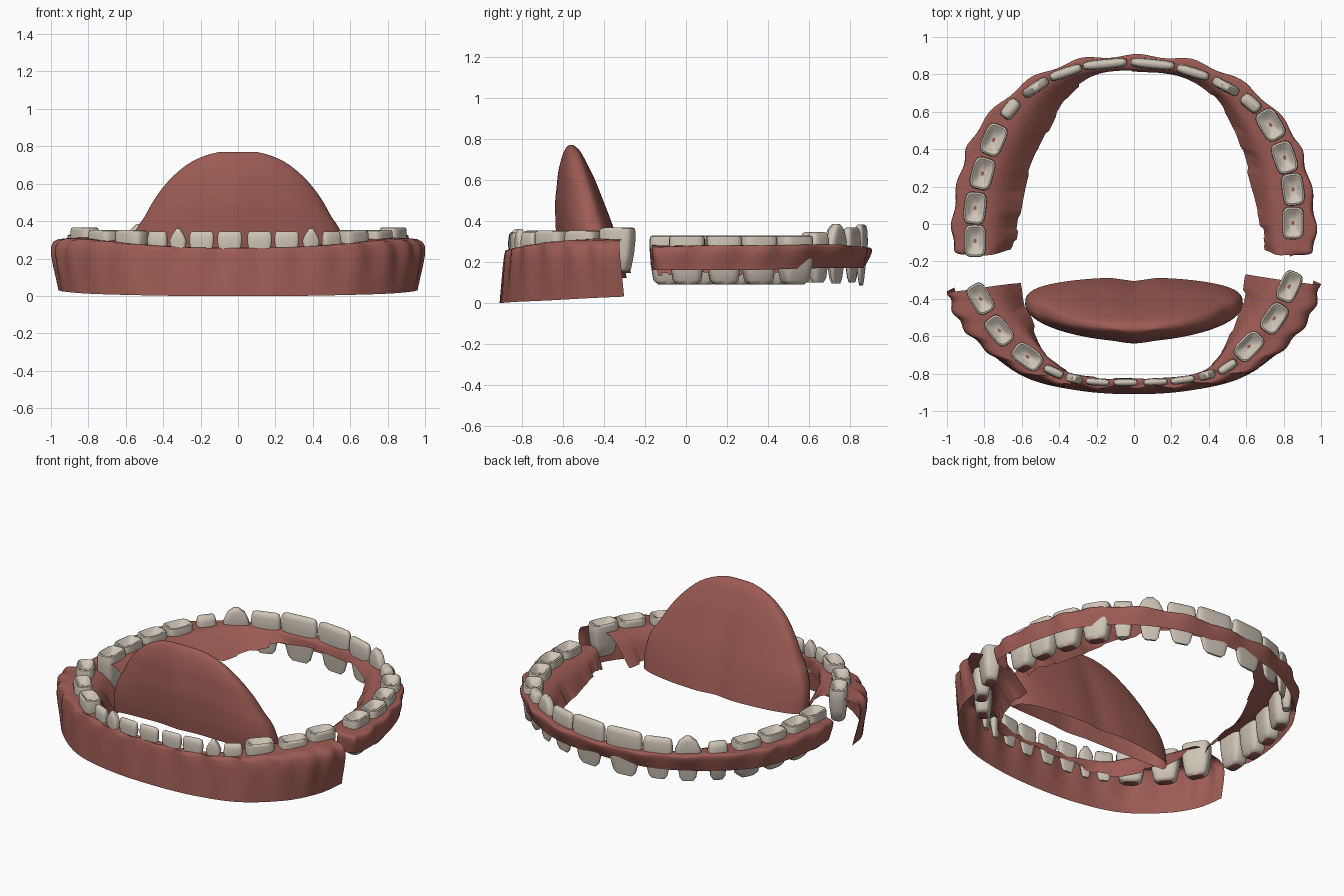
import bpy, bmesh, math, random
from mathutils import Vector

if "Cube" in bpy.data.objects:
    bpy.data.objects.remove(bpy.data.objects["Cube"])

random.seed(4)


def material(name, rgb):
    m = bpy.data.materials.new(name)
    m.diffuse_color = (*rgb, 1)
    m.use_nodes = True
    m.node_tree.nodes["Principled BSDF"].inputs["Base Color"].default_value = m.diffuse_color
    return m


GUM = material("gum red", (0.335, 0.105, 0.088))
TOOTH = material("tooth ivory", (0.62, 0.55, 0.47))


def finish(bm, name, mats):
    bmesh.ops.recalc_face_normals(bm, faces=bm.faces)
    me = bpy.data.meshes.new(name)
    bm.to_mesh(me)
    bm.free()
    ob = bpy.data.objects.new(name, me)
    bpy.context.collection.objects.link(ob)
    for m in mats:
        me.materials.append(m)
    bpy.context.view_layer.objects.active = ob
    ob.select_set(True)
    bpy.ops.object.shade_smooth_by_angle(angle=math.radians(50))
    ob.select_set(False)
    return ob


def spline(pts, n):
    """Catmull-Rom through pts, n steps per span."""
    pts = [Vector(p) for p in pts]
    p = [2 * pts[0] - pts[1]] + pts + [2 * pts[-1] - pts[-2]]
    out = []
    for i in range(1, len(p) - 2):
        a, b, c, d = p[i - 1:i + 3]
        for k in range(n):
            t = k / n
            out.append(0.5 * (2 * b + (c - a) * t + (2 * a - 5 * b + 4 * c - d) * t * t
                              + (3 * b - a - 3 * c + d) * t ** 3))
    return out + [pts[-1]]


def skin(bm, rows, closed=False):
    vs = [[bm.verts.new(co) for co in r] for r in rows]
    for a, b in zip(vs, vs[1:]):
        n = len(a)
        for i in range(n if closed else n - 1):
            j = (i + 1) % n
            bm.faces.new((a[i], a[j], b[j], b[i]))
    return vs


def whole(half, other=None):
    """Left half of a rail, joined to its mirror (or to a different right half)."""
    right = [(-x, y, z) for x, y, z in (other or half)]
    return half + right[-2::-1]


def gum(name, rails, bumps, end_shift=0):
    n = 10
    rails = [spline(r, n) for r in rails]
    cols = []
    total = len(rails[0])
    torn = Vector()
    for i in range(total):
        pts = [r[i].copy() for r in rails]
        s = 1 + 0.010 * math.cos(2 * math.pi * bumps * i / total)   # scallops round the teeth
        for k in (1, 2):
            pts[k].x *= s
            pts[k].y *= s
        pts[1].x = max(-1, min(1, pts[1].x))
        if i % 5 == 0:                                   # torn inner edge
            torn = Vector((random.uniform(-.01, .01), random.uniform(-.006, .006), random.uniform(-.01, .01)))
        pts[-1] += torn
        tail = max(0, (i - total * .8) / (total * .2))   # right end reaches further back
        for p in pts:
            p.y += end_shift * tail
        cols.append(spline(pts, 4))
    bm = bmesh.new()
    skin(bm, cols)
    finish(bm, name, [GUM])


# gums: rails run outer bottom, outer top, crest, inner crest, inner bottom
gum("lower_gum", [whole(r) for r in (
    [(-.96, -.34, .03), (-.92, -.50, .022), (-.80, -.66, .012), (-.58, -.82, .005), (-.30, -.89, 0), (0, -.91, 0)],
    [(-1.0, -.36, .265), (-.94, -.51, .27), (-.80, -.66, .27), (-.58, -.80, .255), (-.30, -.868, .235), (0, -.88, .23)],
    [(-.89, -.35, .31), (-.81, -.52, .31), (-.66, -.68, .29), (-.47, -.80, .265), (-.22, -.852, .255), (0, -.858, .255)],
    [(-.74, -.33, .30), (-.66, -.50, .29), (-.52, -.65, .28), (-.41, -.77, .265), (-.20, -.83, .255), (0, -.83, .255)],
    [(-.60, -.31, .15), (-.57, -.46, .15), (-.48, -.68, .16), (-.36, -.79, .18), (-.20, -.82, .21), (0, -.822, .21)],
)], 14, .04)

gum("upper_gum", [whole(*r) for r in (
    ([(-.83, -.165, .16), (-.945, -.13, .16), (-.96, .05, .16), (-.91, .30, .16), (-.82, .50, .165), (-.61, .70, .17), (-.33, .84, .17), (0, .87, .17)],),
    ([(-.83, -.172, .255), (-.955, -.14, .255), (-.965, .05, .26), (-.92, .30, .265), (-.84, .50, .27), (-.62, .73, .27), (-.33, .868, .255), (0, .90, .25)],),
    ([(-.83, -.165, .275), (-.91, -.12, .275), (-.92, .05, .28), (-.87, .30, .28), (-.79, .49, .28), (-.60, .70, .285), (-.33, .85, .275), (0, .88, .27)],),
    ([(-.76, -.165, .27), (-.755, -.10, .27), (-.75, .05, .27), (-.72, .27, .27), (-.65, .45, .27), (-.49, .69, .27), (-.30, .80, .265), (0, .832, .26)],),
    ([(-.66, -.14, .14), (-.63, -.08, .14), (-.61, .05, .14), (-.56, .28, .14), (-.46, .50, .15), (-.36, .68, .18), (-.2, .80, .21), (0, .82, .22)],
     [(-.70, -.14, .17), (-.69, -.08, .17), (-.67, .05, .17), (-.61, .28, .17), (-.54, .50, .18), (-.43, .68, .20), (-.25, .79, .21), (0, .82, .22)]),
)], 16)

# kinds: length, width, z bottom, z top, root length scale, root width scale, edge taper
SHAPES = {
    "lower": {"m": (.172, .11, .15, .352, .85, .85, .9), "p": (.112, .05, .15, .345, .7, .6, .9),
              "c": (.09, .05, .15, .36, .6, .5, .3), "i": (.13, .042, .15, .345, .65, .5, .95)},
    "upper": {"m": (.175, .12, .09, .328, .88, .85, .9), "p": (.12, .075, .10, .345, .8, .75, .85),
              "c": (.155, .055, .095, .385, .7, .4, .3), "i": (.182, .055, .10, .368, .7, .4, .9),
              "I": (.24, .055, .085, .383, .7, .4, .92)},
}


def teeth(name, arch, spots):
    bm = bmesh.new()
    for i, (x, y, kind) in enumerate(spots):
        ln, wd, z0, z1, rl, rw, edge = SHAPES[arch][kind]
        if arch == "lower" and i in (0, len(spots) - 1):
            z1 += .015
        a, b = spots[max(i - 1, 0)], spots[min(i + 1, len(spots) - 1)]
        t = Vector((b[0] - a[0], b[1] - a[1], 0)).normalized()
        nrm = Vector((-t.y, t.x, 0))
        h = z1 - z0
        # (height, length scale, width scale)
        levels = [(z0, rl * .6, rw * .6), (z0 + h * .08, rl * .9, rw * .9),
                  (z0 + h * .4, (1 + rl) / 2, (1 + rw) / 2), (z0 + h * .7, 1, 1)]
        if kind == "m":       # cupped chewing surface
            levels += [(z1 - .018, 1, 1), (z1 - .004, .96, .95), (z1, .86, .82),
                       (z1 - .008, .7, .62), (z1 - .026, .5, .42), (z1 - .032, .13, .13)]
        else:
            levels += [(z1 - .03, (1 + edge) / 2 + .02, .9), (z1 - .008, edge, .7), (z1, edge * .85, .3)]
        rows = []
        for z, sl, sw in levels:
            ring = []
            for k in range(24):
                u = 2 * math.pi * k / 24
                c, s = math.cos(u), math.sin(u)
                px = math.copysign(abs(c) ** .55, c) * ln / 2 * sl
                py = math.copysign(abs(s) ** .55, s) * wd / 2 * sw
                ring.append(Vector((x, y, z)) + t * px + nrm * py)
            rows.append(ring)
        vs = skin(bm, rows, True)
        base = bm.faces.new(vs[0])
        top = bm.faces.new(vs[-1])
        if kind == "m":       # gum shows at the open ends
            base.material_index = top.material_index = 1
    finish(bm, name, [TOOTH, GUM])


teeth("lower_teeth", "lower", [
    (-.82, -.40, "m"), (-.72, -.57, "m"), (-.57, -.71, "m"), (-.43, -.79, "p"), (-.32, -.827, "c"),
    (-.195, -.845, "i"), (-.045, -.848, "i"), (.115, -.845, "i"), (.26, -.834, "i"), (.39, -.808, "c"),
    (.50, -.765, "p"), (.615, -.655, "m"), (.75, -.505, "m"), (.83, -.335, "m")])
teeth("upper_teeth", "upper", [
    (-.85, -.09, "m"), (-.85, .085, "m"), (-.81, .27, "m"), (-.75, .45, "m"), (-.66, .615, "p"),
    (-.525, .73, "c"), (-.365, .81, "i"), (-.155, .855, "I"), (.10, .855, "I"), (.315, .81, "i"),
    (.49, .735, "c"), (.625, .645, "p"), (.73, .53, "m"), (.805, .355, "m"), (.85, .185, "m"), (.85, .005, "m")])

# tongue: stacked lens outlines, (half width, y end, y front) and (y back, z) at each height
levels = spline([(.58, -.42, -.61), (.58, -.43, -.62), (.55, -.44, -.625), (.50, -.46, -.627), (.45, -.48, -.622),
                 (.375, -.51, -.615), (.275, -.53, -.60), (.18, -.545, -.585), (.10, -.56, -.57)], 3)
rest = spline([(-.285, .12, 0), (-.31, .23, 0), (-.342, .34, 0), (-.37, .42, 0), (-.405, .51, 0),
               (-.445, .61, 0), (-.49, .70, 0), (-.52, .748, 0), (-.55, .77, 0)], 3)
bm = bmesh.new()
rows = []
for (w, yc, yf), (yb, z, _) in zip(levels, rest):
    ring = []
    for k in range(64):
        u = 2 * math.pi * k / 64
        c, s = math.cos(u), math.sin(u)
        x = w * c
        y = yc + (s ** .7 * (yb - yc) if s > 0 else -abs(s) * (yc - yf))
        fade = min(1, (yb - yf) / .3)
        ridge = math.exp(-(x / .08) ** 2) * fade
        y -= .02 * ridge if s > 0 else .014 * ridge      # groove behind, keel in front
        lift = .13 * abs(s) * (.77 - z) / .65 if s < 0 else 0   # front edge ends higher
        ring.append((x, y, z + lift))
    rows.append(ring)
vs = skin(bm, rows, True)
bm.faces.new(vs[-1])
finish(bm, "tongue", [GUM])
